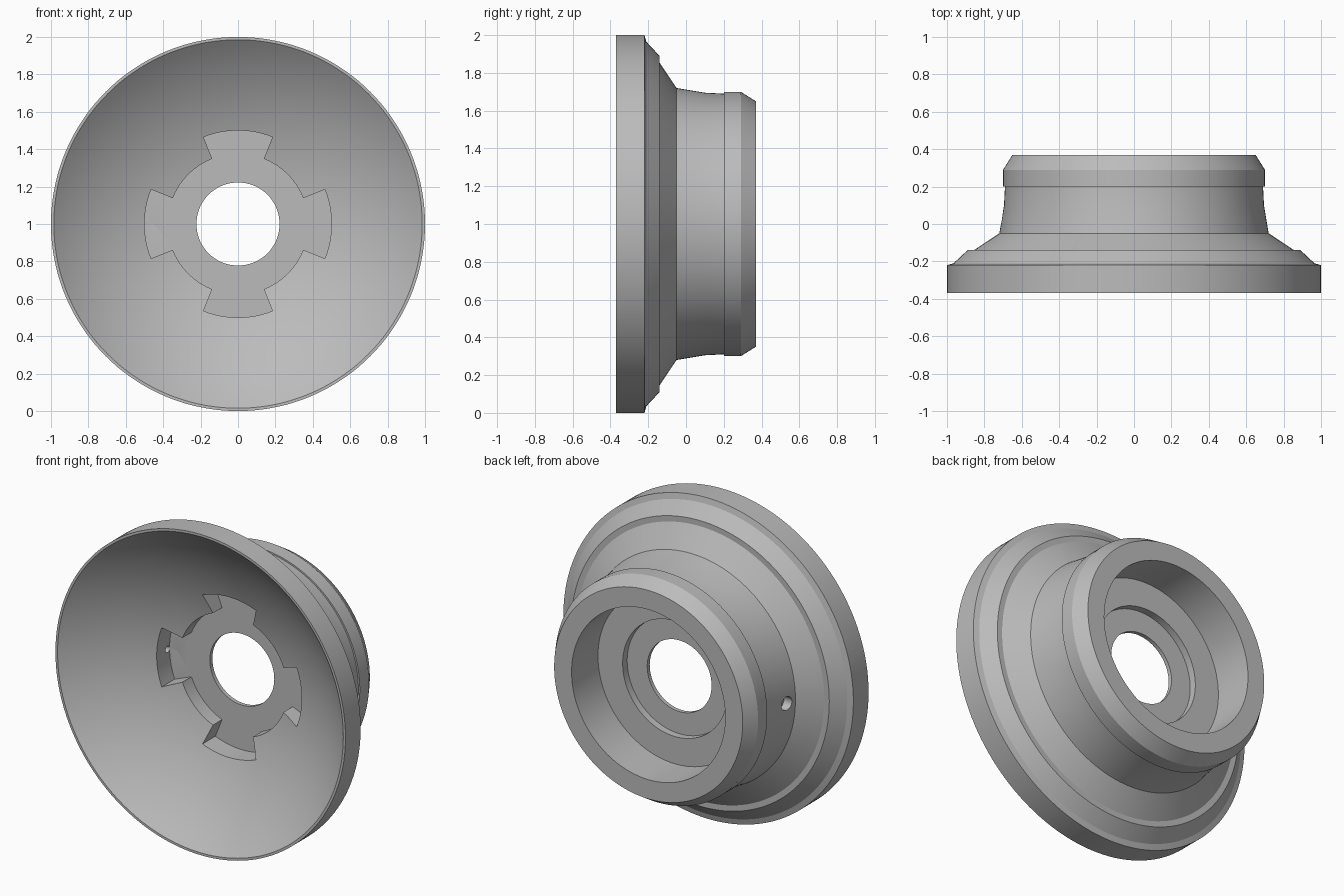
import bpy, bmesh, math
from mathutils import Vector, Matrix

cube = bpy.data.objects.get("Cube")
if cube:
    bpy.data.objects.remove(cube, do_unlink=True)

SEGMENTS = 144
BOWL_R = 1.5       # radius of the spherical front bowl
FRONT = -0.37
RIM_R = 0.985
FLOOR = 0.04

grey = bpy.data.materials.new("satin_grey")
grey.use_nodes = True
colour = (0.5, 0.5, 0.5, 1)
grey.diffuse_color = colour
grey.node_tree.nodes["Principled BSDF"].inputs["Base Color"].default_value = colour


def new_object(name, bm):
    bmesh.ops.recalc_face_normals(bm, faces=bm.faces)
    mesh = bpy.data.meshes.new(name)
    bm.to_mesh(mesh)
    bm.free()
    mesh.materials.append(grey)
    obj = bpy.data.objects.new(name, mesh)
    bpy.context.collection.objects.link(obj)
    return obj


def lathe(name, profile):
    """Revolve a closed (y, radius) profile about the horizontal axis."""
    bm = bmesh.new()
    rings = []
    for i in range(SEGMENTS):
        a = 2 * math.pi * i / SEGMENTS
        rings.append([bm.verts.new((r * math.cos(a), y, 1 + r * math.sin(a)))
                      for y, r in profile])
    n = len(profile)
    for i in range(SEGMENTS):
        a, b = rings[i], rings[(i + 1) % SEGMENTS]
        for j in range(n):
            k = (j + 1) % n
            bm.faces.new((a[j], a[k], b[k], b[j]))
    return new_object(name, bm)


def sector(name, angle, half, r_in, r_out, y0, y1):
    """Ring sector prism used to cut one bayonet notch."""
    steps = 14
    angles = [angle - half + 2 * half * i / steps for i in range(steps + 1)]
    outline = [(r_out, a) for a in angles] + [(r_in, a) for a in reversed(angles)]
    bm = bmesh.new()
    base = bm.faces.new([bm.verts.new((r * math.cos(a), y0, 1 + r * math.sin(a)))
                         for r, a in outline])
    ext = bmesh.ops.extrude_face_region(bm, geom=[base])
    top = [v for v in ext["geom"] if isinstance(v, bmesh.types.BMVert)]
    bmesh.ops.translate(bm, verts=top, vec=Vector((0, y1 - y0, 0)))
    return new_object(name, bm)


def side_bore(name, radius, x0, x1, y):
    """Cylinder along x for the radial screw hole."""
    bm = bmesh.new()
    place = Matrix.Translation(((x0 + x1) / 2, y, 1)) @ Matrix.Rotation(math.pi / 2, 4, "Y")
    bmesh.ops.create_cone(bm, cap_ends=True, segments=32, radius1=radius,
                          radius2=radius, depth=abs(x1 - x0), matrix=place)
    return new_object(name, bm)


def cut(body, cutter):
    cutter.hide_render = True
    mod = body.modifiers.new("cut", "BOOLEAN")
    mod.operation = "DIFFERENCE"
    mod.solver = "EXACT"
    mod.object = cutter
    bpy.context.view_layer.objects.active = body
    bpy.ops.object.modifier_apply(modifier=mod.name)
    bpy.data.objects.remove(cutter, do_unlink=True)


def bowl_y(r):
    return FRONT + math.sqrt(BOWL_R**2 - r**2) - math.sqrt(BOWL_R**2 - RIM_R**2)


# Stepped outside, from front rim to back collar
outside = [(FRONT, 1.0), (-0.22, 1.0), (-0.21, 0.965), (-0.14, 0.89), (-0.14, 0.855),
           (-0.05, 0.72), (0.1, 0.695), (0.2, 0.69), (0.2, 0.7), (0.29, 0.7), (0.37, 0.65)]
# Back bore, shallow recess and through hole
inside = [(0.37, 0.53), (0.11, 0.53), (0.11, 0.36), (0.065, 0.36), (0.065, 0.222),
          (FLOOR, 0.222), (FLOOR, 0.375)]
# Spherical bowl, from pocket edge out to rim
STEPS = 20
bowl = []
for i in range(STEPS + 1):
    r = 0.375 + (RIM_R - 0.375) * i / STEPS
    bowl.append((bowl_y(r), r))

body = lathe("flared_adapter_ring", outside + inside + bowl)

# Four bayonet notches around the pocket
for i in range(4):
    cut(body, sector("notch_cutter", i * math.pi / 2, math.radians(21.6),
                     0.3, 0.5, -0.3, FLOOR))

# Countersunk screw hole on the right side
cut(body, side_bore("screw_hole_cutter", 0.02, -0.8, -0.45, 0.02))
cut(body, side_bore("screw_head_cutter", 0.042, -0.8, -0.66, 0.02))

# Smooth shading with crisp edges
bpy.ops.object.select_all(action="DESELECT")
body.select_set(True)
bpy.context.view_layer.objects.active = body
bpy.ops.object.shade_smooth_by_angle(angle=math.radians(20))
